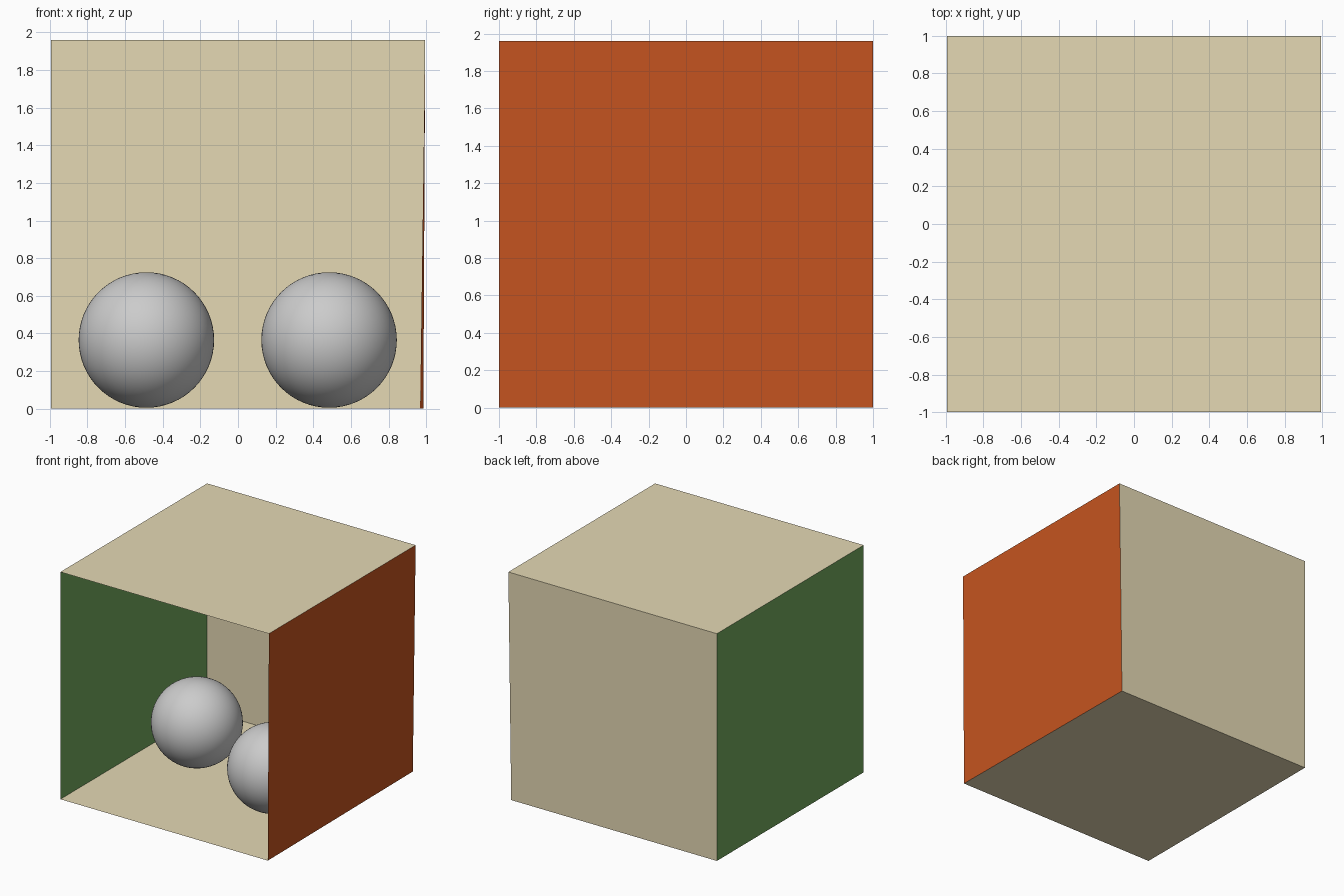
import bpy

if "Cube" in bpy.data.objects:
    bpy.data.objects.remove(bpy.data.objects["Cube"])


def material(name, rgb):
    m = bpy.data.materials.new(name)
    m.diffuse_color = (*rgb, 1)
    m.use_nodes = True
    m.node_tree.nodes["Principled BSDF"].inputs["Base Color"].default_value = m.diffuse_color
    return m


tan = material("tan", (0.78, 0.69, 0.455))
red = material("red", (0.56, 0.088, 0.014))
green = material("green", (0.165, 0.39, 0.108))

# Room corners: the right wall leans in towards its base
W, D, H = 0.995, 1.0, 1.96
left = [(-W, -D, 0), (-W, D, 0), (-W, D, H), (-W, -D, H)]
right = [(0.985, -D, 0), (0.968, D, 0), (W, D, H), (W, -D, H)]


def panel(name, corners, mat):
    mesh = bpy.data.meshes.new(name)
    mesh.from_pydata(corners, [], [(0, 1, 2, 3)])
    mesh.materials.append(mat)
    bpy.context.collection.objects.link(bpy.data.objects.new(name, mesh))


# Thin open-fronted room, faces turned inwards
panel("floor", [left[0], right[0], right[1], left[1]], tan)
panel("ceiling", [left[3], left[2], right[2], right[3]], tan)
panel("back_wall", [left[1], right[1], right[2], left[2]], tan)
panel("left_wall", left, green)
panel("right_wall", right[::-1], red)

# Two balls resting on the floor
for name, x, y in (("left_ball", -0.487, 0.135), ("right_ball", 0.484, -0.213)):
    bpy.ops.mesh.primitive_uv_sphere_add(segments=64, ring_count=32, radius=0.36,
                                         location=(x, y, 0.365))
    bpy.context.object.name = name
    bpy.ops.object.shade_smooth()
